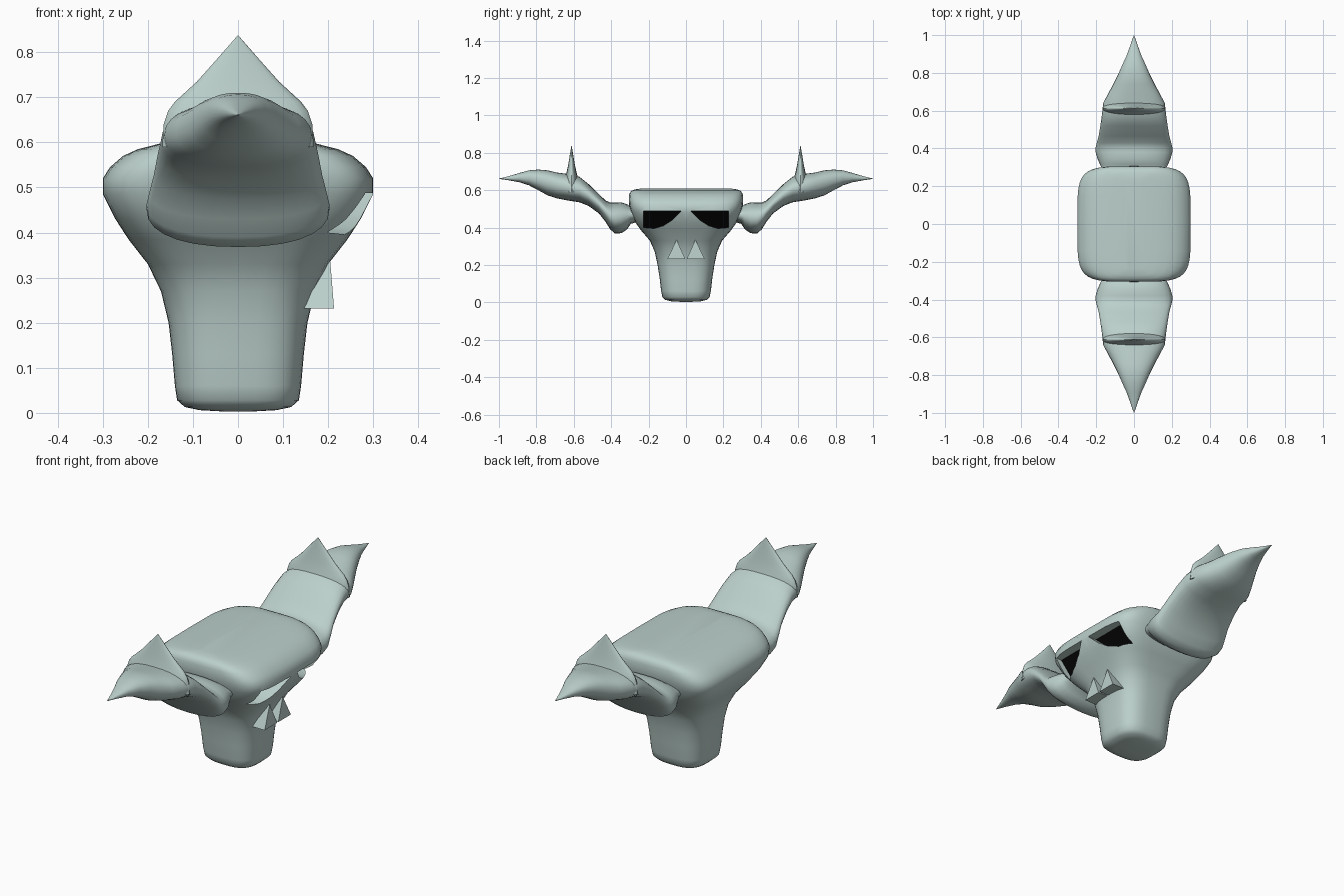
import bpy, bmesh, math
from mathutils import Vector

cube = bpy.data.objects.get("Cube")
if cube:
    bpy.data.objects.remove(cube, do_unlink=True)


def material(name, rgb):
    m = bpy.data.materials.new(name)
    m.use_nodes = True
    m.diffuse_color = (*rgb, 1)
    m.node_tree.nodes["Principled BSDF"].inputs["Base Color"].default_value = (*rgb, 1)
    return m


bone = material("pale bone green", (0.50, 0.63, 0.60))
black = material("black", (0.002, 0.002, 0.002))


def finish(bm, name):
    bmesh.ops.recalc_face_normals(bm, faces=bm.faces)
    me = bpy.data.meshes.new(name)
    bm.to_mesh(me)
    bm.free()
    me.materials.append(bone)
    me.materials.append(black)
    ob = bpy.data.objects.new(name, me)
    bpy.context.collection.objects.link(ob)
    return ob


def select(ob):
    bpy.ops.object.select_all(action='DESELECT')
    ob.select_set(True)
    bpy.context.view_layer.objects.active = ob


def smooth(ob, angle=42):
    select(ob)
    bpy.ops.object.shade_smooth_by_angle(angle=math.radians(angle))


def loft(name, rings, place, sides=40):
    """Skin superellipse rings (centre, half a, half b, exponent)."""
    bm = bmesh.new()
    loops = []
    for c, a, b, n in rings:
        loop = []
        for i in range(sides):
            t = 2 * math.pi * i / sides
            u, v = math.cos(t), math.sin(t)
            pu = math.copysign(abs(u) ** (2 / n), u) * a
            pv = math.copysign(abs(v) ** (2 / n), v) * b
            loop.append(bm.verts.new(place(c, pu, pv)))
        loops.append(loop)
    for p, q in zip(loops, loops[1:]):
        for i in range(sides):
            j = (i + 1) % sides
            bm.faces.new((p[i], p[j], q[j], q[i]))
    bm.faces.new(loops[0])
    bm.faces.new(loops[-1])
    return finish(bm, name)


def prism(name, outline, inner, outer):
    """Extrude a y-z outline along x between two depth functions of z."""
    bm = bmesh.new()
    back = [bm.verts.new((inner(z), y, z)) for y, z in outline]
    front = [bm.verts.new((outer(z), y, z)) for y, z in outline]
    base = bm.faces.new(back)
    bm.faces.new(front)
    for i in range(len(outline)):
        j = (i + 1) % len(outline)
        bm.faces.new((back[i], back[j], front[j], front[i]))
    return bm, base


# Skull: height, half width, half length, squareness
skull = loft("skull", [
    (0.003, 0.03, 0.03, 2.5), (0.006, 0.085, 0.08, 2.8), (0.013, 0.118, 0.11, 3),
    (0.028, 0.135, 0.126, 3), (0.06, 0.14, 0.133, 3), (0.13, 0.146, 0.141, 3),
    (0.2, 0.154, 0.152, 3), (0.27, 0.171, 0.167, 3), (0.33, 0.2, 0.193, 3.4),
    (0.385, 0.243, 0.241, 4), (0.43, 0.272, 0.272, 4.6), (0.485, 0.3, 0.295, 5),
    (0.52, 0.3, 0.304, 5), (0.545, 0.284, 0.306, 5), (0.57, 0.255, 0.305, 5),
    (0.585, 0.222, 0.301, 5), (0.597, 0.175, 0.291, 5), (0.604, 0.12, 0.272, 5),
    (0.609, 0.05, 0.24, 5)],
    lambda c, u, v: (u, v, c))

# Eye sockets: cut into the skull with a black floor
for s in (-1, 1):
    outline = [(s * y, z) for y, z in (
        (0.025, 0.488), (0.226, 0.488), (0.226, 0.4), (0.17, 0.395),
        (0.12, 0.41), (0.07, 0.443))]
    bm, floor = prism("socket", outline, lambda z: 0.17 + 0.85 * (z - 0.39), lambda z: 0.4)
    floor.material_index = 1
    cutter = finish(bm, "socket_cutter")
    cutter.hide_render = True
    mod = skull.modifiers.new("socket", 'BOOLEAN')
    mod.operation = 'DIFFERENCE'
    mod.solver = 'EXACT'
    mod.object = cutter
    select(skull)
    bpy.ops.object.modifier_apply(modifier=mod.name)
    bpy.data.objects.remove(cutter, do_unlink=True)
smooth(skull)

# Teeth: two pointed wedges on the snout
for s, label in ((-1, "right"), (1, "left")):
    outline = [(s * y, z) for y, z in ((0.004, 0.232), (0.05, 0.335), (0.1, 0.232))]
    bm, _ = prism("tooth", outline, lambda z: 0.12, lambda z: 0.213 - 0.08 * (z - 0.232))
    finish(bm, label + "_tooth")

# Antlers: distance from centre, half width, bottom, top
blade = [
    (0.26, 0.165, 0.43, 0.51), (0.295, 0.17, 0.42, 0.512), (0.315, 0.18, 0.39, 0.525),
    (0.345, 0.193, 0.37, 0.534), (0.38, 0.203, 0.368, 0.535), (0.405, 0.203, 0.39, 0.533),
    (0.43, 0.197, 0.43, 0.545), (0.465, 0.187, 0.475, 0.578), (0.52, 0.178, 0.515, 0.632),
    (0.57, 0.171, 0.535, 0.672), (0.64, 0.163, 0.546, 0.688), (0.69, 0.137, 0.556, 0.694),
    (0.74, 0.11, 0.572, 0.706), (0.79, 0.085, 0.6, 0.71), (0.84, 0.063, 0.626, 0.706),
    (0.89, 0.04, 0.642, 0.692), (0.95, 0.018, 0.653, 0.674), (1.0, 0.001, 0.66, 0.662)]
# Spikes: height, half width, half thickness
spike = [
    (0.59, 0.168, 0.05), (0.64, 0.165, 0.042), (0.67, 0.155, 0.034), (0.69, 0.14, 0.028),
    (0.735, 0.091, 0.018), (0.79, 0.042, 0.009), (0.837, 0.001, 0.001)]
for s, label in ((-1, "front"), (1, "back")):
    antler = loft(label + "_antler",
                  [((y, (lo + hi) / 2), w, (hi - lo) / 2, 2.3) for y, w, lo, hi in blade],
                  lambda c, u, v: (u, s * c[0], c[1] + v), 28)
    smooth(antler, 50)
    point = loft(label + "_antler_spike", [(z, w, t, 2) for z, w, t in spike],
                 lambda c, u, v: (u, s * 0.612 + v, c), 24)
    smooth(point, 50)
